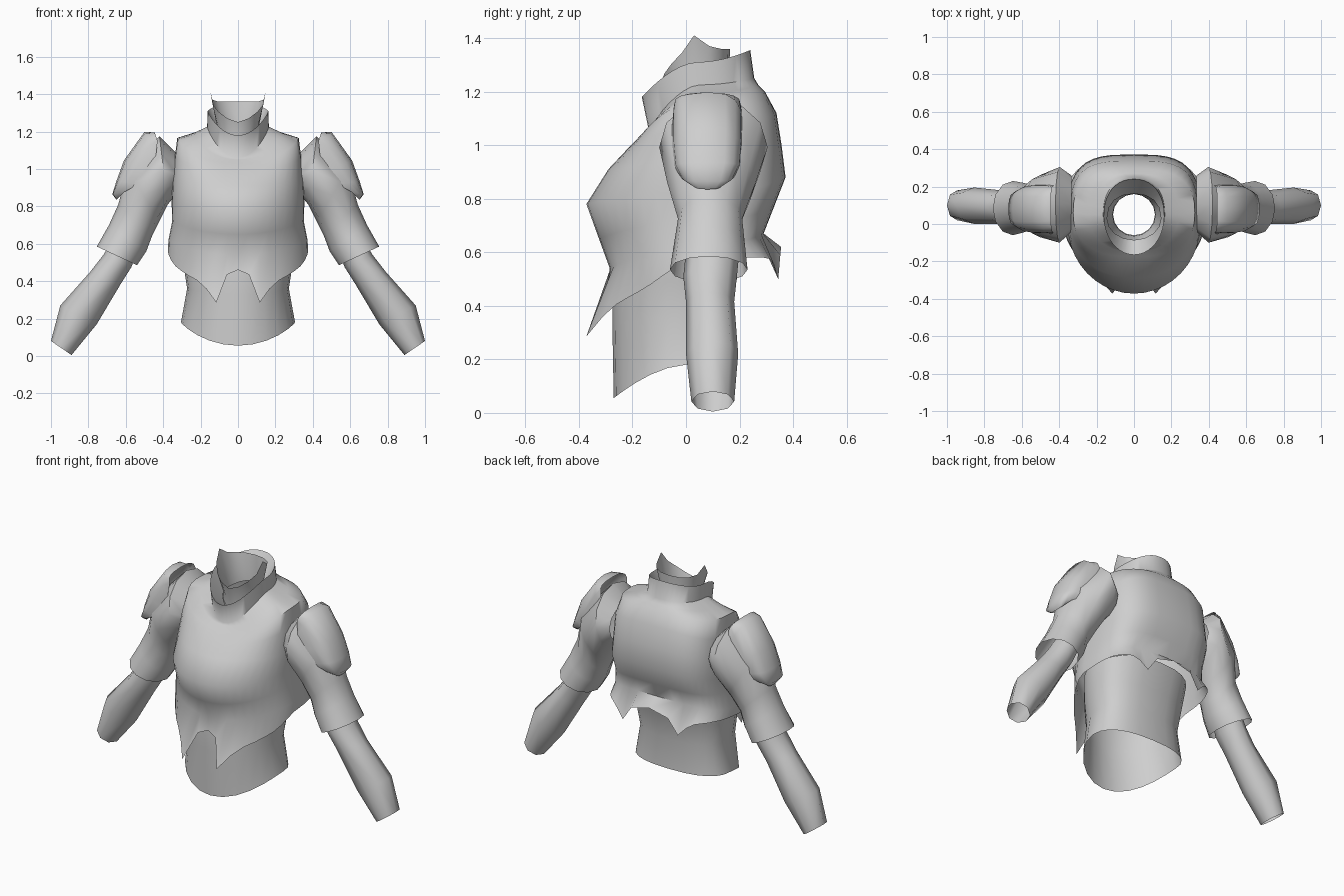
import bpy, bmesh, math
from mathutils import Vector

if "Cube" in bpy.data.objects:
    bpy.data.objects.remove(bpy.data.objects["Cube"])

grey = bpy.data.materials.new("light_grey")
grey.diffuse_color = (0.62, 0.62, 0.62, 1)
grey.use_nodes = True
grey.node_tree.nodes["Principled BSDF"].inputs["Base Color"].default_value = grey.diffuse_color


def loft(name, rings, closed=True, mirror=False):
    """Skin a list of equally long point rings."""
    bm = bmesh.new()
    rows = [[bm.verts.new(p) for p in r] for r in rings]
    n = len(rows[0])
    for a, b in zip(rows, rows[1:]):
        for i in range(n if closed else n - 1):
            j = (i + 1) % n
            bm.faces.new((a[i], a[j], b[j], b[i]))
    bmesh.ops.recalc_face_normals(bm, faces=bm.faces)
    me = bpy.data.meshes.new(name)
    bm.to_mesh(me)
    bm.free()
    me.materials.append(grey)
    ob = bpy.data.objects.new(name, me)
    bpy.context.collection.objects.link(ob)
    if mirror:
        ob.modifiers.new("mirror", 'MIRROR').use_mirror_merge = False
    return ob


def body_ring(n, zs, hw, yf, yb, yc=0.0, ef=1.0, eb=0.6):
    """Ring round the body. zs = (front, side, back) heights, or a list
    of heights from front centre to back centre."""
    pts = []
    for i in range(n):
        t = 2 * math.pi * i / n
        s, c = math.sin(t), math.cos(t)
        e, yr = (ef, yf) if c > 0 else (eb, yb)
        x = hw * math.copysign(abs(s) ** e, s)
        y = yc + (yr - yc) * abs(c) ** e
        if len(zs) == 3:
            end = zs[0] if c > 0 else zs[2]
            z = zs[1] + (end - zs[1]) * abs(c) ** 1.7
        else:
            z = zs[min(i, n - i)]
            if c > 0:                       # low hem points flare forwards
                y *= 1 + max(0, 0.46 - z) * 2
        pts.append((x, y, z))
    return pts


def limb_ring(inner, outer, y0, y1, n=12):
    """Elliptic ring between an inner and an outer (x, z) point."""
    a, b = Vector((inner[0], 0, inner[1])), Vector((outer[0], 0, outer[1]))
    c, h = (a + b) / 2, (b - a) / 2
    c.y = (y0 + y1) / 2
    return [c + h * math.cos(2 * math.pi * i / n)
            + Vector((0, (y1 - y0) / 2 * math.sin(2 * math.pi * i / n), 0))
            for i in range(n)]


# Vest: pointed hem, chest, shoulders, standing collar folded inwards
N = 40
hem = [.46, .435, .285, .36, .405, .43, .455, .48, .51, .54, .56,
       .57, .575, .58, .58, .58, .575, .55, .50, .59, .62]
loft("vest", [
    body_ring(N, hem, .375, -.29, .355),
    body_ring(N, (.54, .62, .67), .372, -.285, .29),
    body_ring(N, (.65, .72, .76), .352, -.325, .325),
    body_ring(N, (.78, .82, .88), .355, -.372, .372),
    body_ring(N, (.91, .93, 1.0), .35, -.29, .357),
    body_ring(N, (.99, 1.06, 1.12), .338, -.215, .338, .04, .8),
    body_ring(N, (1.03, 1.165, 1.20), .325, -.175, .295, .06, .8, .75),
    body_ring(N, (1.05, 1.19, 1.225), .24, -.15, .27, .05, .9, .8),
    body_ring(N, (1.06, 1.225, 1.25), .165, -.14, .255, .05, 1, .9),
    body_ring(N, (1.18, 1.31, 1.355), .162, -.165, .24, .04, 1, .9),
    body_ring(N, (1.10, 1.20, 1.24), .115, -.06, .16, .05, 1, 1),
])

# Inner collar with a raised point on each side
tips = [1.25, 1.27, 1.305, 1.345, 1.41, 1.37, 1.36, 1.36, 1.36]
loft("inner_collar", [
    body_ring(16, (1.11, 1.17, 1.20), .112, -.06, .16, .05, 1, 1),
    body_ring(16, (1.17, 1.24, 1.27), .115, -.065, .16, .05, 1, 1),
    body_ring(16, tips, .147, -.088, .165, .03, 1, .9),
])

# Waist of the undershirt
loft("undershirt", [
    body_ring(24, (.055, .18, .18), .305, -.27, .17, 0, 1, .8),
    body_ring(24, (.33, .36, .36), .272, -.275, .165, 0, 1, .8),
    body_ring(24, (.47, .49, .50), .292, -.275, .19, 0, 1, .8),
    body_ring(24, (.62, .64, .66), .305, -.26, .24, 0, 1, .8),
])

# Upper sleeve with a flared cuff
loft("sleeve", [limb_ring(*r) for r in (
    ((.335, .86), (.335, 1.09), -.04, .26),
    ((.375, .81), (.42, 1.175), -.10, .305),
    ((.42, .72), (.59, 1.00), -.07, .26),
    ((.46, .64), (.64, .81), -.03, .21),
    ((.49, .56), (.69, .70), -.045, .22),
    ((.54, .485), (.755, .585), -.06, .23))], mirror=True)

# Forearm
loft("forearm", [limb_ring(*r, 8) for r in (
    ((.53, .58), (.66, .64), 0, .20),
    ((.57, .475), (.72, .54), -.01, .19),
    ((.63, .38), (.79, .45), 0, .18),
    ((.755, .17), (.95, .27), 0, .195),
    ((.89, .005), (1.0, .08), .02, .18))], mirror=True)

# Shoulder cap: arched shell, each row from front edge over crown to back edge
cap = []
for (ex, ez), (cx, cz), hw in (
        ((.43, 1.15), (.445, 1.195), .125),
        ((.44, 1.06), (.50, 1.198), .133),
        ((.47, .98), (.61, 1.045), .133),
        ((.53, .92), (.65, .935), .125),
        ((.61, .875), (.672, .865), .095),
        ((.635, .85), (.65, .835), .05)):
    row = []
    for i in range(9):
        t = math.pi * i / 8
        k = math.sin(t) ** 0.7 if 0 < i < 8 else 0
        c = math.cos(t)
        y = .08 - hw * math.copysign(abs(c) ** .7, c)
        row.append((ex + (cx - ex) * k, y, ez + (cz - ez) * k))
    cap.append(row)
loft("shoulder_cap", cap, closed=False, mirror=True)

# Smooth shading
for ob in bpy.context.collection.objects:
    ob.select_set(True)
    bpy.context.view_layer.objects.active = ob
bpy.ops.object.shade_smooth_by_angle(angle=math.radians(60))
